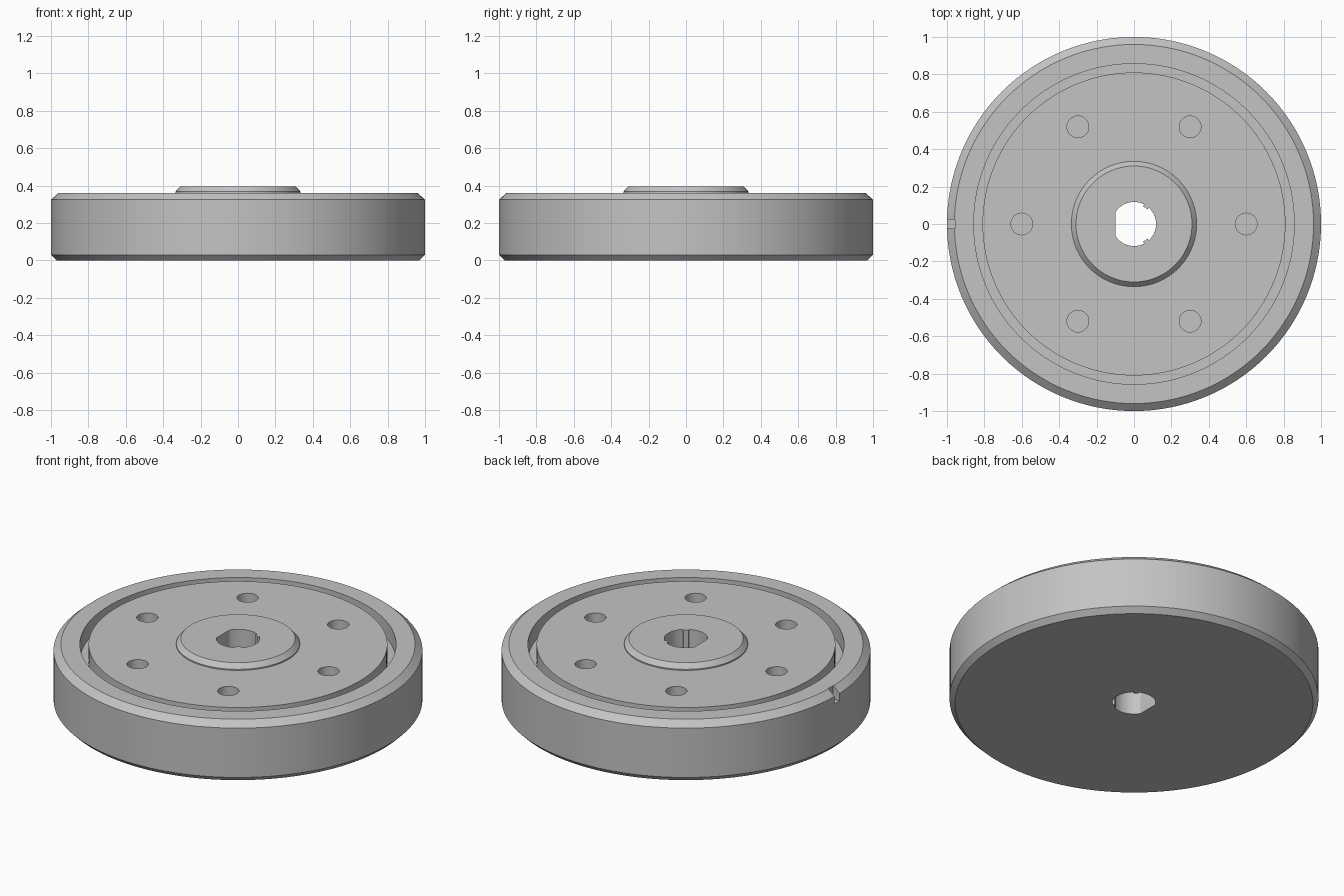
import bpy
import bmesh
from math import cos, sin, pi, radians, hypot
from mathutils import Matrix

cube = bpy.data.objects.get("Cube")
if cube:
    bpy.data.objects.remove(cube, do_unlink=True)

SEGMENTS = 128

grey = bpy.data.materials.new("plain grey")
grey.use_nodes = True
COLOUR = (0.55, 0.55, 0.55, 1)
grey.diffuse_color = COLOUR
grey.node_tree.nodes["Principled BSDF"].inputs["Base Color"].default_value = COLOUR


def make_object(name, bm):
    bmesh.ops.recalc_face_normals(bm, faces=bm.faces)
    mesh = bpy.data.meshes.new(name)
    bm.to_mesh(mesh)
    bm.free()
    mesh.materials.append(grey)
    obj = bpy.data.objects.new(name, mesh)
    bpy.context.collection.objects.link(obj)
    return obj


def lathe(name, profile):
    """Turn a radius/height profile around the z axis."""
    bm = bmesh.new()
    verts = [bm.verts.new((r, 0, z)) for r, z in profile]
    edges = [bm.edges.new(pair) for pair in zip(verts, verts[1:])]
    bmesh.ops.spin(bm, geom=verts + edges, cent=(0, 0, 0), axis=(0, 0, 1),
                   angle=2 * pi, steps=SEGMENTS, use_merge=True)
    bmesh.ops.remove_doubles(bm, verts=bm.verts, dist=1e-5)
    return make_object(name, bm)


def prism(name, outline, bottom, top):
    """Extrude a flat outline between two heights."""
    bm = bmesh.new()
    face = bm.faces.new([bm.verts.new((x, y, bottom)) for x, y in outline])
    moved = bmesh.ops.extrude_face_region(bm, geom=[face])["geom"]
    bmesh.ops.translate(bm, vec=(0, 0, top - bottom),
                        verts=[v for v in moved if isinstance(v, bmesh.types.BMVert)])
    return make_object(name, bm)


# Wheel body: chamfered rim, ring groove and raised hub
wheel = lathe("wheel", [
    (0, 0), (0.97, 0), (1, 0.03), (1, 0.325), (0.96, 0.36),
    (0.857, 0.36), (0.857, 0.26), (0.81, 0.26), (0.81, 0.36),
    (0.335, 0.36), (0.335, 0.367), (0.31, 0.395), (0, 0.395),
])

# Shaft bore: round, with one flat side and two small keys
BORE, FLAT, KEY_ANGLE, KEY_HALF = 0.118, -0.1, 55, 8
outline = []
for degrees in range(-180, 180, 5):
    if abs(abs(degrees) - KEY_ANGLE) > KEY_HALF:
        a = radians(degrees)
        if BORE * cos(a) > FLAT:
            outline.append((BORE * cos(a), BORE * sin(a)))
    elif abs(degrees) == KEY_ANGLE:
        for offset, radius in ((-KEY_HALF, BORE), (-KEY_HALF, 0.107),
                               (KEY_HALF, 0.107), (KEY_HALF, BORE)):
            a = radians(degrees + offset)
            outline.append((radius * cos(a), radius * sin(a)))
flat_y = (BORE ** 2 - FLAT ** 2) ** 0.5
outline = [(FLAT, -flat_y)] + outline + [(FLAT, flat_y)]
cutters = [prism("bore_cutter", outline, -0.1, 0.6)]

# Six blind holes around the hub
bm = bmesh.new()
for i in range(6):
    a = i * pi / 3
    bmesh.ops.create_cone(bm, cap_ends=True, segments=32, radius1=0.058,
                          radius2=0.058, depth=0.3,
                          matrix=Matrix.Translation((0.6 * cos(a), 0.6 * sin(a), 0.36)))
cutters.append(make_object("hole_cutter", bm))

# Timing notch in the rim
cutters.append(prism("notch_cutter", [(-1.1, -0.023), (-0.957, -0.023),
                                      (-0.957, 0.023), (-1.1, 0.023)], 0.28, 0.5))

# Cut everything out of the wheel
bpy.context.view_layer.objects.active = wheel
wheel.select_set(True)
for cutter in cutters:
    cutter.hide_render = True
    cut = wheel.modifiers.new(cutter.name, "BOOLEAN")
    cut.operation = "DIFFERENCE"
    cut.solver = "EXACT"
    cut.object = cutter
    bpy.ops.object.modifier_apply(modifier=cut.name)
    bpy.data.objects.remove(cutter, do_unlink=True)

bpy.ops.object.shade_smooth_by_angle(angle=radians(25))
